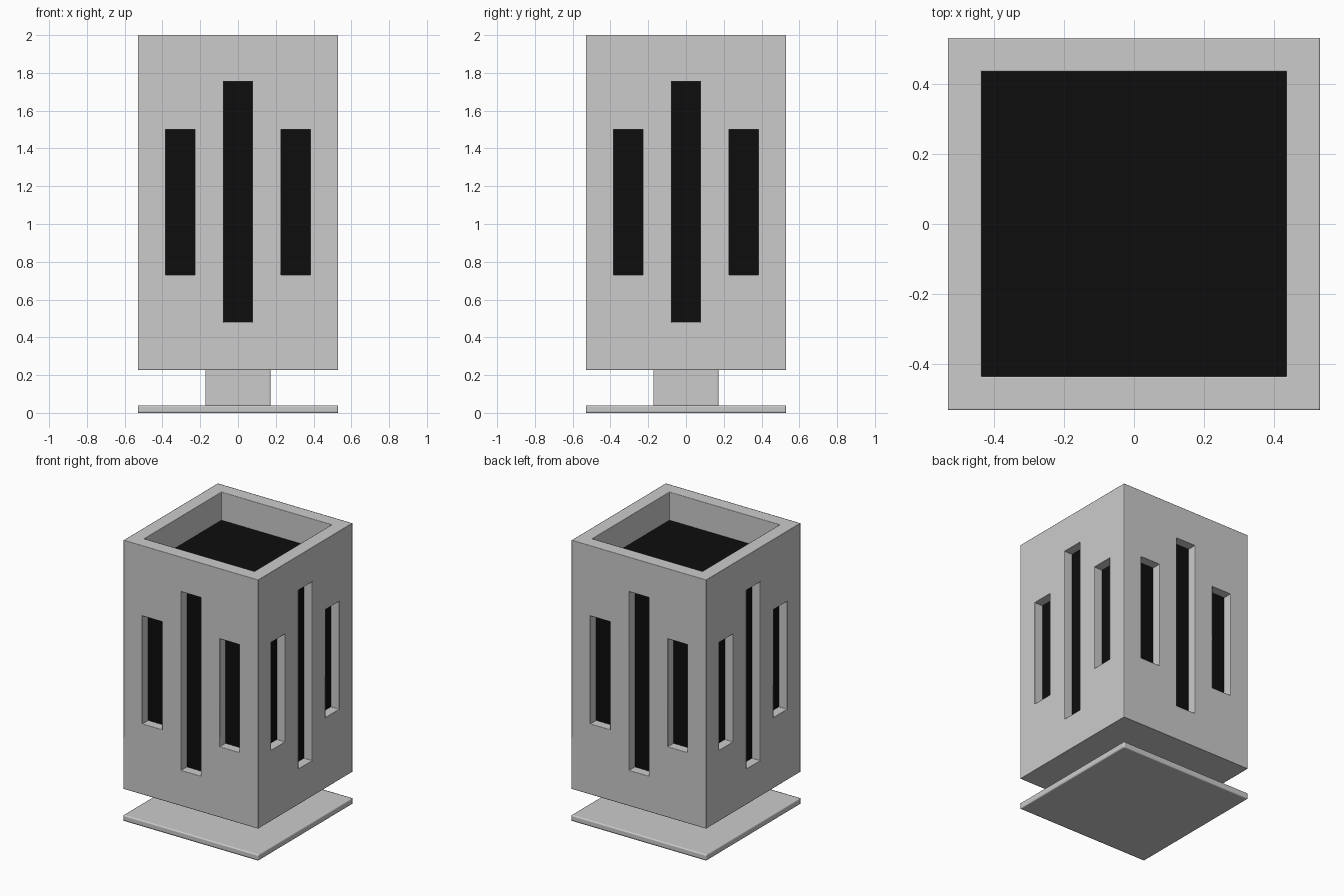
import bpy, bmesh
from mathutils import Matrix, Vector
from math import pi

if "Cube" in bpy.data.objects:
    bpy.data.objects.remove(bpy.data.objects["Cube"])


def add_box(bm, lo, hi, rot=0.0):
    lo, hi = Vector(lo), Vector(hi)
    m = (Matrix.Rotation(rot, 4, 'Z') @ Matrix.Translation((lo + hi) / 2)
         @ Matrix.Diagonal((*(hi - lo), 1)))
    bmesh.ops.create_cube(bm, size=1, matrix=m)


def make(name, boxes):
    bm = bmesh.new()
    for b in boxes:
        add_box(bm, *b)
    me = bpy.data.meshes.new(name)
    bm.to_mesh(me)
    bm.free()
    ob = bpy.data.objects.new(name, me)
    bpy.context.collection.objects.link(ob)
    return ob


def soft_edges(ob, width):
    # square-profile bevel: crisp silhouette with softly shaded edges
    b = ob.modifiers.new("soft_edges", 'BEVEL')
    b.width, b.segments, b.profile = width, 2, 1.0
    b.limit_method = 'ANGLE'
    b.use_clamp_overlap = True
    for p in ob.data.polygons:
        p.use_smooth = True


def cut(ob, cutter):
    m = ob.modifiers.new("cut", 'BOOLEAN')
    m.operation, m.solver, m.object = 'DIFFERENCE', 'EXACT', cutter
    cutter.hide_render = True
    bpy.context.view_layer.objects.active = ob
    bpy.ops.object.modifier_apply(modifier=m.name)
    bpy.data.objects.remove(cutter)


H = 0.53    # half width
IN = 0.435  # half width of the opening

# foot plate and neck
base = make("base_plate", [((-H, -H, 0), (H, H, 0.04))])
soft_edges(base, 0.01)
neck = make("neck", [((-0.172, -0.172, 0.035), (0.172, 0.172, 0.24))])
soft_edges(neck, 0.01)

# hollow housing with three slots on each side
shell = make("housing", [((-H, -H, 0.228), (H, H, 2.0))])
cut(shell, make("cavity_cutter", [((-IN, -IN, 0.35), (IN, IN, 2.2))]))
slots = []
for i in range(4):
    for x, z0, z1 in ((-0.305, 0.73, 1.5), (0, 0.48, 1.755), (0.305, 0.73, 1.5)):
        slots.append(((x - 0.078, -0.65, z0), (x + 0.078, -0.40, z1), i * pi / 2))
cut(shell, make("slot_cutter", slots))
soft_edges(shell, 0.03)

# black core behind the slots
core = make("inner_core", [((-0.465, -0.465, 0.4), (0.465, 0.465, 1.8))])
black = bpy.data.materials.new("black")
black.diffuse_color = (0.004, 0.004, 0.004, 1)
black.use_nodes = True
black.node_tree.nodes["Principled BSDF"].inputs["Base Color"].default_value = black.diffuse_color
core.data.materials.append(black)
